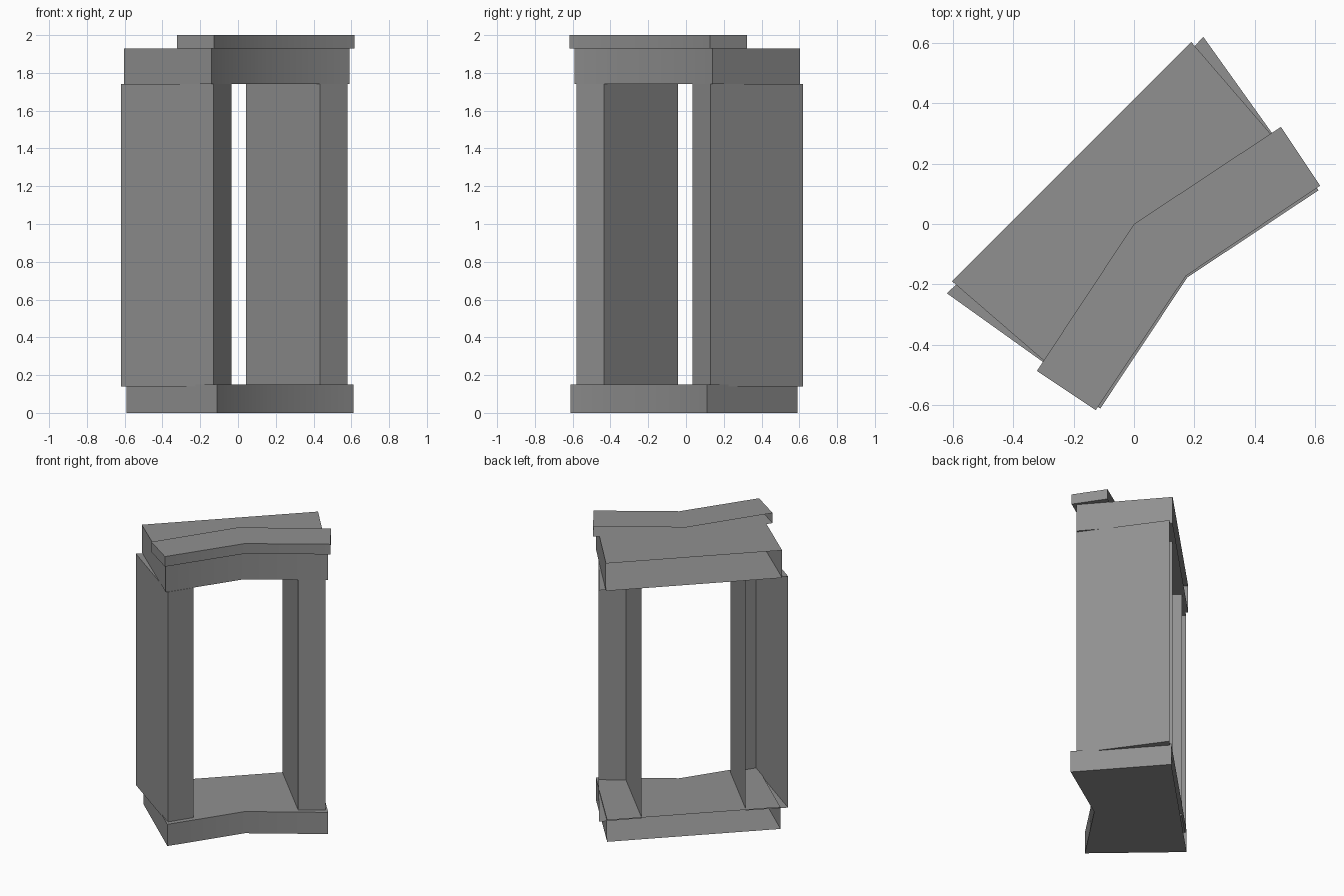
import bpy
import math

if "Cube" in bpy.data.objects:
    bpy.data.objects.remove(bpy.data.objects["Cube"])

# dark grey paint
paint = bpy.data.materials.new("dark_grey")
paint.diffuse_color = (0.28, 0.28, 0.28, 1.0)
paint.use_nodes = True
paint.node_tree.nodes["Principled BSDF"].inputs["Base Color"].default_value = paint.diffuse_color


def flip(chain):
    """Mirror a plan outline across the diagonal the frame faces along."""
    return [(-y, -x) for x, y in reversed(chain)]


def shell(name, chain, z0, z1, back=()):
    """Extrude a clockwise outline: top, bottom and walls, open at the wall side."""
    pts = list(chain) + list(back)
    n = len(pts)
    verts = [(x, y, z0) for x, y in pts] + [(x, y, z1) for x, y in pts]
    faces = [list(range(n)), list(range(2 * n - 1, n - 1, -1))]
    faces += [[i, i + n, i + 1 + n, i + 1] for i in range(len(chain) - 1)]
    mesh = bpy.data.meshes.new(name)
    mesh.from_pydata(verts, [], faces)
    mesh.materials.append(paint)
    obj = bpy.data.objects.new(name, mesh)
    bpy.context.collection.objects.link(obj)
    bpy.ops.object.select_all(action='DESELECT')
    obj.select_set(True)
    bpy.context.view_layer.objects.active = obj
    bpy.ops.object.shade_smooth_by_angle(angle=math.radians(30))


def bent(half, fold):
    """Full outline from the right half, with the front fold on the diagonal."""
    return half + [(fold, -fold)] + flip(half)


# sill at the bottom
shell("sill", bent([(0.19, 0.59), (0.612, 0.112)], 0.177), 0.0, 0.15)

# side posts, open at the back
post = [(0.23, 0.62), (0.58, 0.13), (0.435, 0.035), (0.043, 0.427)]
shell("right_post", post, 0.14, 1.74)
shell("left_post", flip(post), 0.14, 1.74)

# lintel across the top
shell("lintel", bent([(0.19, 0.603), (0.59, 0.14)], 0.152), 1.74, 1.93)

# projecting cap strip, bent along the front
shell("cap", bent([(0.487, 0.322), (0.617, 0.127)], 0.172), 1.93, 2.0,
      back=[(0.0, 0.0)])
